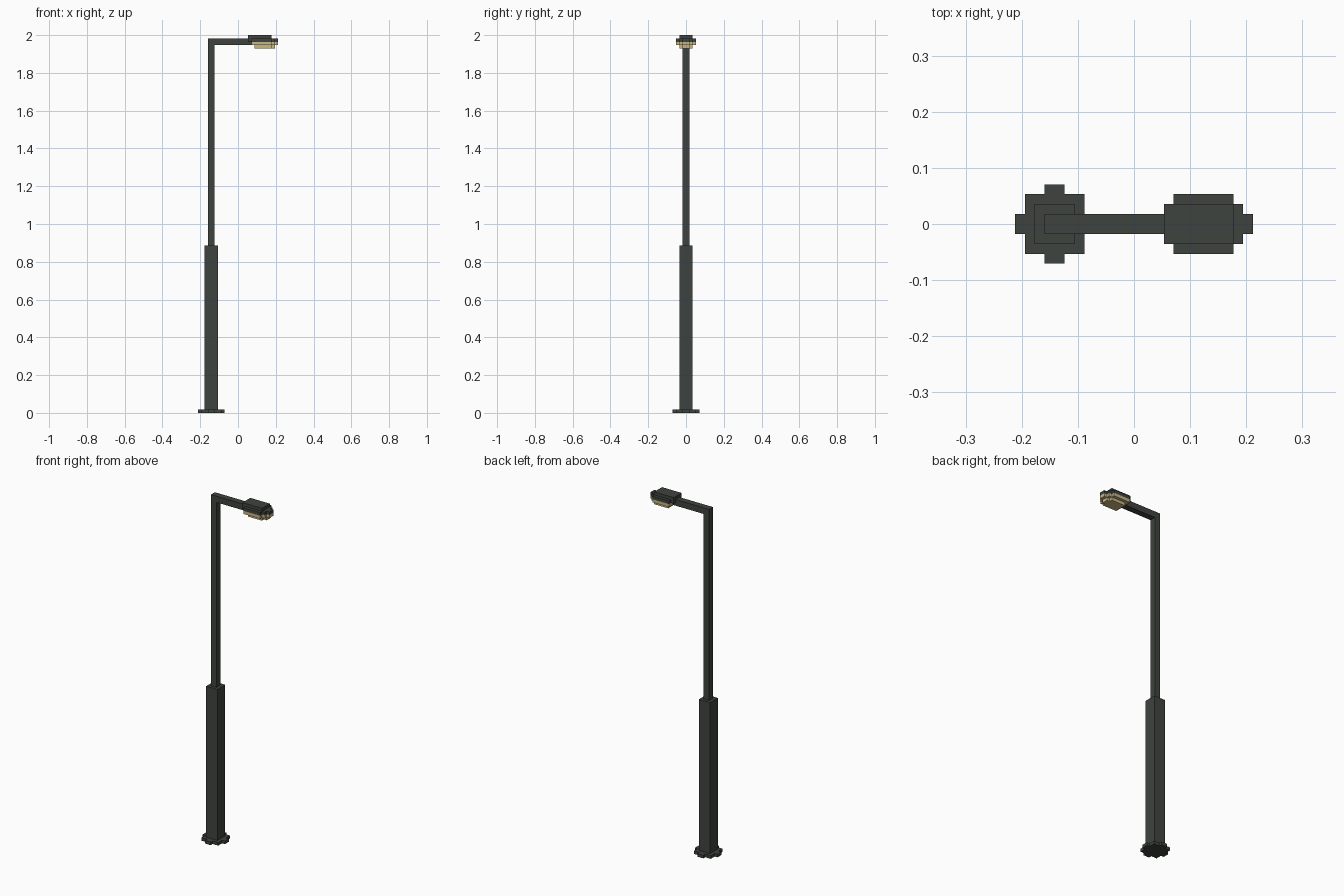
import bpy
import bmesh

if "Cube" in bpy.data.objects:
    bpy.data.objects.remove(bpy.data.objects["Cube"])

U = 2 / 113  # size of one block step


def material(name, rgb):
    m = bpy.data.materials.new(name)
    m.diffuse_color = (*rgb, 1)
    m.use_nodes = True
    m.node_tree.nodes["Principled BSDF"].inputs["Base Color"].default_value = m.diffuse_color
    return m


DARK = material("dark_grey_metal", (0.049, 0.056, 0.049))
GLOW = material("pale_yellow_lamp", (0.57, 0.47, 0.23))


def slab(name, steps, z0, z1, mat):
    """Extrude a stepped plan, mirrored in y; steps are (x0, x1, half width)."""
    half = []
    for x0, x1, w in steps:
        half += [(x0, w), (x1, w)]
    plan = [(x, -w) for x, w in half] + [(x, w) for x, w in reversed(half)]
    bm = bmesh.new()
    face = bm.faces.new([bm.verts.new((x * U, y * U, z0 * U)) for x, y in plan])
    top = bmesh.ops.extrude_face_region(bm, geom=[face])["geom"]
    for v in top:
        if isinstance(v, bmesh.types.BMVert):
            v.co.z = z1 * U
    bmesh.ops.recalc_face_normals(bm, faces=bm.faces)
    mesh = bpy.data.meshes.new(name)
    bm.to_mesh(mesh)
    bm.free()
    mesh.materials.append(mat)
    ob = bpy.data.objects.new(name, mesh)
    bpy.context.collection.objects.link(ob)
    return ob


# Foot and pole
slab("base_plate", [(-12, -11, 1), (-11, -9, 3), (-9, -7, 4), (-7, -5, 3), (-5, -4, 1)], 0, 1, DARK)
slab("lower_pole", [(-10, -6, 2)], 1, 50, DARK)
slab("upper_pole", [(-9, -7, 1)], 50, 112, DARK)

# Arm reaching out from the pole top
slab("arm", [(-7, 4, 1)], 110, 112, DARK)

# Lamp head: cap, rim and two glowing layers
slab("lamp_cap", [(3, 10, 2)], 112, 113, DARK)
slab("lamp_rim", [(3, 4, 2), (4, 10, 3), (10, 11, 2), (11, 12, 1)], 111, 112, DARK)
slab("lamp_upper_glass", [(4, 10, 3), (10, 11, 2), (11, 12, 1)], 110, 111, GLOW)
slab("lamp_lower_glass", [(5, 10, 2), (10, 11, 1)], 109, 110, GLOW)
